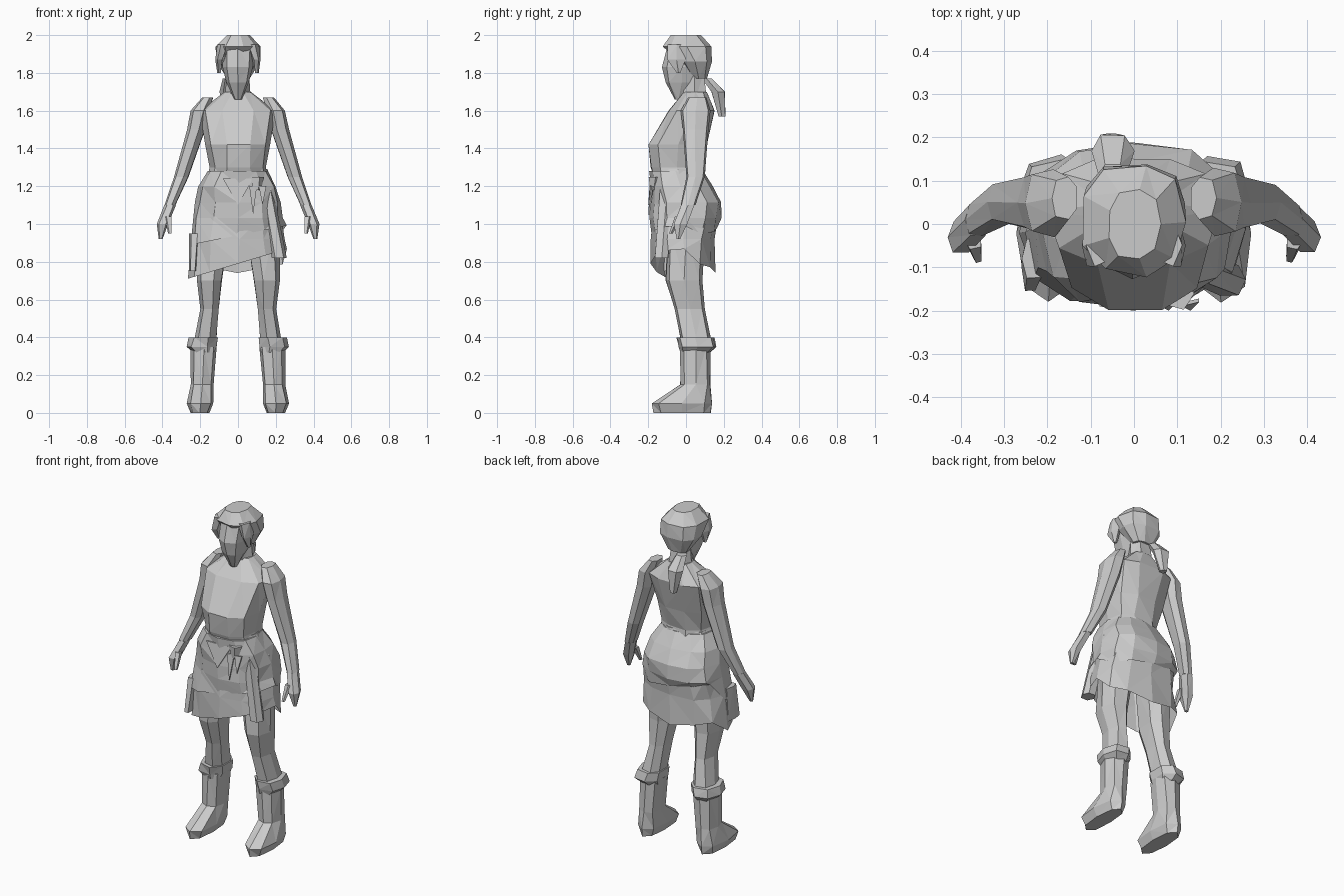
import bpy, bmesh, math, random
from mathutils import Vector

random.seed(4)
if "Cube" in bpy.data.objects:
    bpy.data.objects.remove(bpy.data.objects["Cube"])

GREY = (.6, .6, .6, 1)
grey_material = bpy.data.materials.new("plain_grey")
grey_material.use_nodes = True
grey_material.diffuse_color = GREY
grey_material.node_tree.nodes["Principled BSDF"].inputs["Base Color"].default_value = GREY


def finish(name, bm):
    """Turn a bmesh into a flat shaded, triangulated grey object."""
    bmesh.ops.recalc_face_normals(bm, faces=bm.faces)
    bmesh.ops.triangulate(bm, faces=bm.faces)
    mesh = bpy.data.meshes.new(name)
    bm.to_mesh(mesh)
    bm.free()
    mesh.materials.append(grey_material)
    bpy.context.collection.objects.link(bpy.data.objects.new(name, mesh))


def squared(value):
    """Push a sine or cosine outwards so that sections are fuller than an ellipse."""
    return math.copysign(abs(value) ** .8, value)


def loft(name, stations, sides=8, mirror=1, hem=None):
    """Skin level sections given as x, y, z, half width and, if different, half depth."""
    bm = bmesh.new()
    loops = []
    for station in stations:
        x, y, z, width = station[:4]
        depth = station[-1]
        wobble = .05 * min(width, depth)
        loop = []
        for step in range(sides):
            angle = math.tau * step / sides
            px = x + width * squared(math.cos(angle)) + random.uniform(-wobble, wobble)
            py = y + depth * squared(math.sin(angle)) + random.uniform(-wobble, wobble)
            is_hem = hem and station is stations[-1]
            pz = hem(px, py) if is_hem else z
            loop.append(bm.verts.new((px * mirror, py, pz)))
        loops.append(loop)
    for lower, upper in zip(loops, loops[1:]):
        for step in range(sides):
            following = (step + 1) % sides
            bm.faces.new((lower[step], lower[following], upper[following], upper[step]))
    bm.faces.new(loops[0])
    if not hem:
        bm.faces.new(loops[-1])
    finish(name, bm)


def skirt_layer(name, bottom, hem, growth=0):
    """Flaring cloth from the waist, fullest over the seat, with a sloping hem."""
    waist, full_length, rows = 1.28, .48, 4
    stations = []
    for row in range(rows + 1):
        z = waist + (bottom - waist) * row / rows
        fall = (waist - z) / full_length
        width = .15 + .11 * math.sqrt(fall) + growth
        depth = .13 + .05 * math.sin(math.pi * min(fall * 1.1, .75)) + growth
        stations.append((0, depth - growth - .18, z, width, depth))
    loft(name, stations, sides=12, hem=hem)


def sash_end(name, x, top, width, length):
    """Thin pointed strip of cloth hanging at the front."""
    bm = bmesh.new()
    corners = (x - width, -.19, top), (x + width, -.18, top), (x, -.2, top - length)
    face = bm.faces.new([bm.verts.new(corner) for corner in corners])
    grown = bmesh.ops.extrude_face_region(bm, geom=[face])["geom"]
    new_verts = [item for item in grown if isinstance(item, bmesh.types.BMVert)]
    bmesh.ops.translate(bm, vec=Vector((0, .008, 0)), verts=new_verts)
    finish(name, bm)


def lower_hem(x, y):
    return .79 + .3 * x if y < 0 else .74 + .2 * abs(x)


def upper_hem(x, y):
    return .94 + .2 * x if y < 0 else .98 - .15 * x


# Upper body
loft("blouse", [
    (0, -.03, 1.2, .17, .13),
    (0, -.05, 1.3, .15, .14),
    (0, -.04, 1.42, .17, .16),
    (0, .03, 1.6, .2, .13),
    (0, .05, 1.7, .07, .06)], sides=10)
loft("neck", [(0, .05, 1.65, .07), (0, .04, 1.8, .06)], sides=6)

# Skirt layers and the loose flaps at their sides
skirt_layer("skirt", bottom=.8, hem=lower_hem)
skirt_layer("overskirt", bottom=.95, hem=upper_hem, growth=.01)
loft("right_skirt_flap", [(-.24, -.1, .75, .02, .06), (-.23, -.08, .95, .03, .05)], sides=6)
loft("left_skirt_flap", [(.22, -.13, .82, .04), (.15, -.1, 1.2, .03, .04)], sides=6)

# Belt, knot and hanging sash
loft("belt", [(0, -.04, 1.24, .17, .14), (0, -.04, 1.29, .15, .13)], sides=10)
loft("belt_knot", [(.1, -.17, 1.18, .02), (.1, -.16, 1.25, .04)], sides=5)
sash_end("sash_fold", x=0, top=1.24, width=.08, length=.14)
sash_end("sash_end_inner", x=.08, top=1.2, width=.02, length=.15)
sash_end("sash_end_outer", x=.13, top=1.2, width=.02, length=.1)

# Head and hair
loft("face", [
    (0, -.04, 1.66, .02),
    (0, -.02, 1.75, .06, .09),
    (0, -.02, 1.83, .08, .11),
    (0, 0, 1.95, .08, .1)])
loft("hair", [
    (0, .07, 1.77, .06, .04),
    (0, .05, 1.86, .12, .09),
    (0, .01, 1.94, .12, .13),
    (0, 0, 2, .06, .08)], sides=9)
loft("ponytail", [
    (-.05, .19, 1.57, .02),
    (-.05, .17, 1.7, .05, .04),
    (-.05, .11, 1.77, .03)], sides=6)

# Paired parts
for label, mirror in (("left", 1), ("right", -1)):
    loft(label + "_hair_lock", [
        (.1, -.04, 1.8, .01),
        (.1, -.05, 1.87, .02, .05),
        (.08, -.05, 1.95, .03, .05)], sides=5, mirror=mirror)
    loft(label + "_arm", [
        (.16, .06, 1.67, .03, .05),
        (.2, .05, 1.6, .05, .08),
        (.22, .05, 1.5, .05, .07),
        (.3, .05, 1.25, .04, .05),
        (.36, .01, 1.1, .03, .04)], sides=7, mirror=mirror)
    loft(label + "_hand", [
        (.36, .01, 1.1, .03, .04),
        (.4, -.03, 1, .03, .04),
        (.41, -.04, .92, .01)], sides=6, mirror=mirror)
    loft(label + "_thumb", [
        (.36, -.08, .95, .01),
        (.37, -.04, 1.04, .02)], sides=5, mirror=mirror)
    loft(label + "_leg", [
        (.13, 0, .95, .09, .1),
        (.15, -.01, .7, .07, .1),
        (.15, .02, .55, .05, .08),
        (.17, .05, .4, .06, .08)], sides=7, mirror=mirror)
    loft(label + "_boot_cuff", [
        (.18, .05, .32, .06, .08),
        (.19, .06, .35, .08, .1),
        (.18, .05, .4, .08, .1)], sides=7, mirror=mirror)
    loft(label + "_boot", [
        (.18, .05, .35, .07, .08),
        (.19, .05, .15, .06, .08),
        (.2, -.02, .05, .07, .16),
        (.2, -.02, 0, .05, .15)], mirror=mirror)
